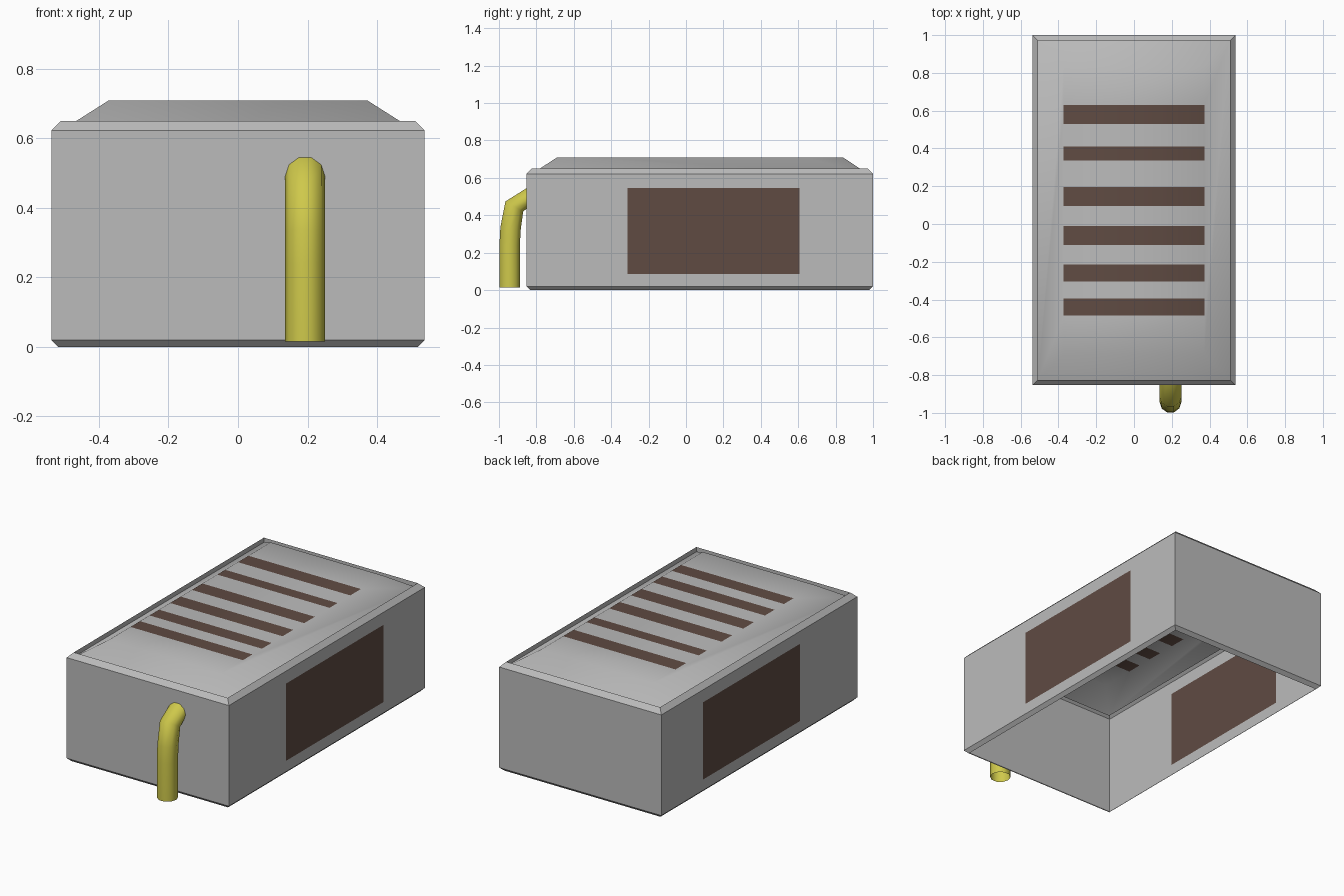
import bpy, bmesh, math

if "Cube" in bpy.data.objects:
    bpy.data.objects.remove(bpy.data.objects["Cube"])

X, Y0, Y1 = 0.537, -0.853, 1.0


def material(name, rgb):
    m = bpy.data.materials.new(name)
    m.diffuse_color = (*rgb, 1)
    m.use_nodes = True
    m.node_tree.nodes["Principled BSDF"].inputs["Base Color"].default_value = m.diffuse_color
    return m


grey = material("grey", (0.5, 0.5, 0.5))
brown = material("brown", (0.115, 0.07, 0.055))
yellow = material("yellow", (0.62, 0.58, 0.07))


def rect(bm, inset, z):
    x, a, b = X - inset, Y0 + inset, Y1 - inset
    return [bm.verts.new(p) for p in ((-x, a, z), (x, a, z), (x, b, z), (-x, b, z))]


def loft(bm, rings, skip=()):
    n = len(rings[0])
    for k, (lo, hi) in enumerate(zip(rings, rings[1:])):
        for i in range(n):
            if (k, i) not in skip:
                j = (i + 1) % n
                bm.faces.new((lo[i], lo[j], hi[j], hi[i]))


def finish(bm, name, mats, smooth=False):
    bmesh.ops.remove_doubles(bm, verts=bm.verts, dist=1e-5)
    for f in bm.faces:
        f.smooth = smooth
    me = bpy.data.meshes.new(name)
    bm.to_mesh(me)
    bm.free()
    for m in mats:
        me.materials.append(m)
    ob = bpy.data.objects.new(name, me)
    bpy.context.collection.objects.link(ob)
    return ob


# Casing: thin open-bottomed shell with chamfered edges and a recessed rim
bm = bmesh.new()
rings = [rect(bm, i, z) for i, z in
         ((0.02, 0), (0, 0.02), (0, 0.622), (0.028, 0.65), (0.028, 0.622))]
loft(bm, rings, skip={(1, 1), (1, 3)})

# Side walls: 3 x 3 grid with a brown centre panel
ys, zs = (Y0, -0.313, 0.608, Y1), (0.02, 0.085, 0.547, 0.622)
for s in (1, -1):
    for i in range(3):
        for k in range(3):
            pts = [(ys[i], zs[k]), (ys[i + 1], zs[k]),
                   (ys[i + 1], zs[k + 1]), (ys[i], zs[k + 1])]
            f = bm.faces.new([bm.verts.new((s * X, y, z)) for y, z in pts[::s]])
            f.material_index = int(i == 1 and k == 1)
finish(bm, "casing", (grey, brown))

# Lid: softly shaded sloped cover whose flat top is split into slats
bm = bmesh.new()
base = rect(bm, 0.028, 0.622)
tx = 0.372
cuts = [-0.69, -0.485, -0.395, -0.305, -0.215, -0.11, -0.01,
        0.095, 0.195, 0.335, 0.41, 0.53, 0.63, 0.84]
left = [bm.verts.new((-tx, y, 0.709)) for y in cuts]
right = [bm.verts.new((tx, y, 0.709)) for y in cuts]
for i in range(len(cuts) - 1):
    f = bm.faces.new((left[i], right[i], right[i + 1], left[i + 1]))
    f.material_index = i % 2
bm.faces.new((base[0], base[1], right[0], left[0]))
bm.faces.new((base[2], base[3], left[-1], right[-1]))
bm.faces.new([base[1], base[2]] + right[::-1])
bm.faces.new([base[3], base[0]] + left)
finish(bm, "slatted_lid", (grey, brown), smooth=True)

# Pipe: ten-sided open tube bending from the ground into the front wall
bm = bmesh.new()
rings = []
for y, z, tilt in ((-0.943, 0.015, 0), (-0.943, 0.24, 0), (-0.938, 0.33, 8),
                   (-0.918, 0.447, 30), (Y0, 0.49, 90)):
    t = math.radians(tilt)
    ring = []
    for k in range(10):
        a = k * math.tau / 10
        u, v = 0.0575 * math.cos(a), 0.0575 * math.sin(a)
        ring.append(bm.verts.new((0.193 + u, y + v * math.cos(t), z - v * math.sin(t))))
    rings.append(ring)
loft(bm, rings)
finish(bm, "outlet_pipe", (yellow,), smooth=True)
